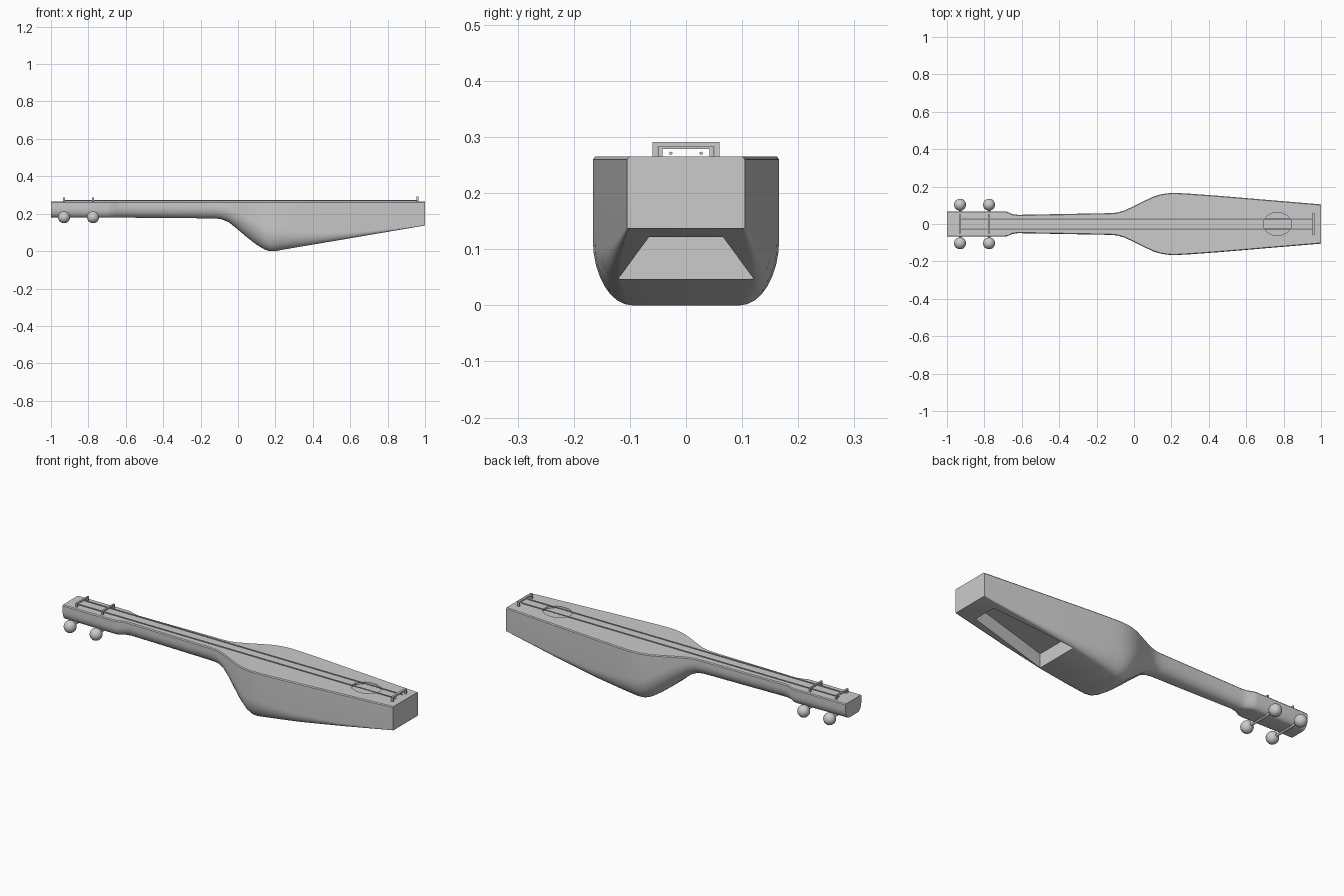
import bpy, bmesh, math
from mathutils import Vector

if "Cube" in bpy.data.objects:
    bpy.data.objects.remove(bpy.data.objects["Cube"])

TOP = 0.265


def make_object(name, bm):
    bmesh.ops.recalc_face_normals(bm, faces=bm.faces)
    mesh = bpy.data.meshes.new(name)
    bm.to_mesh(mesh)
    bm.free()
    ob = bpy.data.objects.new(name, mesh)
    bpy.context.collection.objects.link(ob)
    return ob


def smooth(ob, angle=35):
    bpy.ops.object.select_all(action='DESELECT')
    ob.select_set(True)
    bpy.context.view_layer.objects.active = ob
    bpy.ops.object.shade_smooth_by_angle(angle=math.radians(angle))


def skin(rings):
    # closed solid through equal-length rings of points
    bm = bmesh.new()
    rows = [[bm.verts.new(p) for p in ring] for ring in rings]
    n = len(rows[0])
    for a, b in zip(rows, rows[1:]):
        for i in range(n):
            j = (i + 1) % n
            bm.faces.new((a[i], a[j], b[j], b[i]))
    bm.faces.new(rows[0])
    bm.faces.new(rows[-1][::-1])
    return bm


def section(x, w, b, rx, rz):
    # flat top, upright sides, elliptical lower corners
    half = [(w - 0.004, TOP), (w, TOP - 0.005)]
    for k in range(9):
        a = k / 8 * math.pi / 2
        half.append((w - rx + rx * math.cos(a), b + rz - rz * math.sin(a)))
    return [(x, y, z) for y, z in half] + [(x, -y, z) for y, z in reversed(half)]


def cut(ob, cutter):
    mod = ob.modifiers.new("cut", 'BOOLEAN')
    mod.operation = 'DIFFERENCE'
    mod.solver = 'EXACT'
    mod.object = cutter
    bpy.context.view_layer.objects.active = ob
    ob.select_set(True)
    bpy.ops.object.modifier_apply(modifier=mod.name)
    bpy.data.objects.remove(cutter)


def rod(name, p, q, r, sides=10):
    p, q = Vector(p), Vector(q)
    bpy.ops.mesh.primitive_cylinder_add(vertices=sides, radius=r, depth=(q - p).length,
                                        location=(p + q) / 2)
    ob = bpy.context.object
    ob.name = name
    ob.rotation_euler = (q - p).to_track_quat('Z', 'Y').to_euler()
    smooth(ob, 40)
    return ob


def staple(name, x, half, top, t, depth):
    # inverted U frame that carries the strings
    outer = [(-half, TOP - 0.01), (-half, top), (half, top), (half, TOP - 0.01)]
    inner = [(half - t, TOP - 0.01), (half - t, top - t), (-half + t, top - t), (-half + t, TOP - 0.01)]
    ring = outer + inner
    return make_object(name, skin([[(x + s * depth / 2, y, z) for y, z in ring] for s in (-1, 1)]))


# Body, neck and head in one carved piece: x, half width, bottom z, corner radii
stations = [
    (-1.0, 0.067, 0.183, 0.03, 0.05), (-0.70, 0.068, 0.181, 0.03, 0.05),
    (-0.68, 0.066, 0.181, 0.032, 0.05), (-0.65, 0.053, 0.181, 0.04, 0.055),
    (-0.62, 0.049, 0.181, 0.044, 0.06), (-0.13, 0.058, 0.177, 0.05, 0.065),
    (-0.09, 0.061, 0.173, 0.052, 0.068), (-0.05, 0.073, 0.157, 0.06, 0.075),
    (0.0, 0.096, 0.117, 0.07, 0.095), (0.05, 0.121, 0.074, 0.078, 0.11),
    (0.1, 0.145, 0.036, 0.08, 0.12), (0.14, 0.158, 0.012, 0.075, 0.12),
    (0.17, 0.163, 0.002, 0.072, 0.12), (0.2, 0.166, 0.002, 0.07, 0.118),
    (0.23, 0.166, 0.008, 0.066, 0.11), (0.3, 0.162, 0.02, 0.055, 0.09),
    (0.45, 0.151, 0.045, 0.035, 0.055), (0.7, 0.13, 0.088, 0.015, 0.022),
    (1.0, 0.105, 0.139, 0.003, 0.003)]
low = min(s[2] for s in stations)
body = make_object("carved_body", skin([section(x, w, b - low, rx, rz) for x, w, b, rx, rz in stations]))

# Tapered pocket in the sloping underside
pocket = [(0.47, -0.121), (0.47, 0.121), (0.91, 0.066), (0.91, -0.066)]


def under(x):
    return 0.006 + (x - 0.23) * 0.131 / 0.77


cut(body, make_object("pocket_cutter", skin(
    [[(x, y, under(x) + dz) for x, y in pocket] for dz in (-0.05, 0.075)])))

# Shallow rounded recess in the soundboard
hole = [(0.767 + 0.078 * math.cos(a), 0.062 * math.sin(a))
        for a in [(i + 0.5) * math.pi / 6 for i in range(12)]]
cut(body, make_object("recess_cutter", skin([[(x, y, z) for x, y in hole] for z in (TOP - 0.01, TOP + 0.05)])))
smooth(body)

# Bridge at the tail, two string guides on the head
staple("bridge", 0.96, 0.06, 0.291, 0.009, 0.012)
for i, x in enumerate((-0.93, -0.775)):
    staple(f"string_guide_{i + 1}", x, 0.05, 0.287, 0.008, 0.009)

# Tuning pegs: a shaft through the head with a ball at each end
for i, x in enumerate((-0.93, -0.775)):
    rod(f"peg_shaft_{i + 1}", (x, -0.1, 0.181), (x, 0.1, 0.181), 0.007)
    for side in (-1, 1):
        bpy.ops.mesh.primitive_uv_sphere_add(segments=20, ring_count=12, radius=0.032,
                                             location=(x, side * 0.103, 0.181))
        bpy.context.object.name = f"peg_ball_{i + 1}_{'front' if side < 0 else 'back'}"
        smooth(bpy.context.object, 40)

# Two strings
for name, y in (("string_front", -0.027), ("string_back", 0.027)):
    rod(name, (-0.932, y, 0.271), (0.962, y, 0.271), 0.003, 8)
